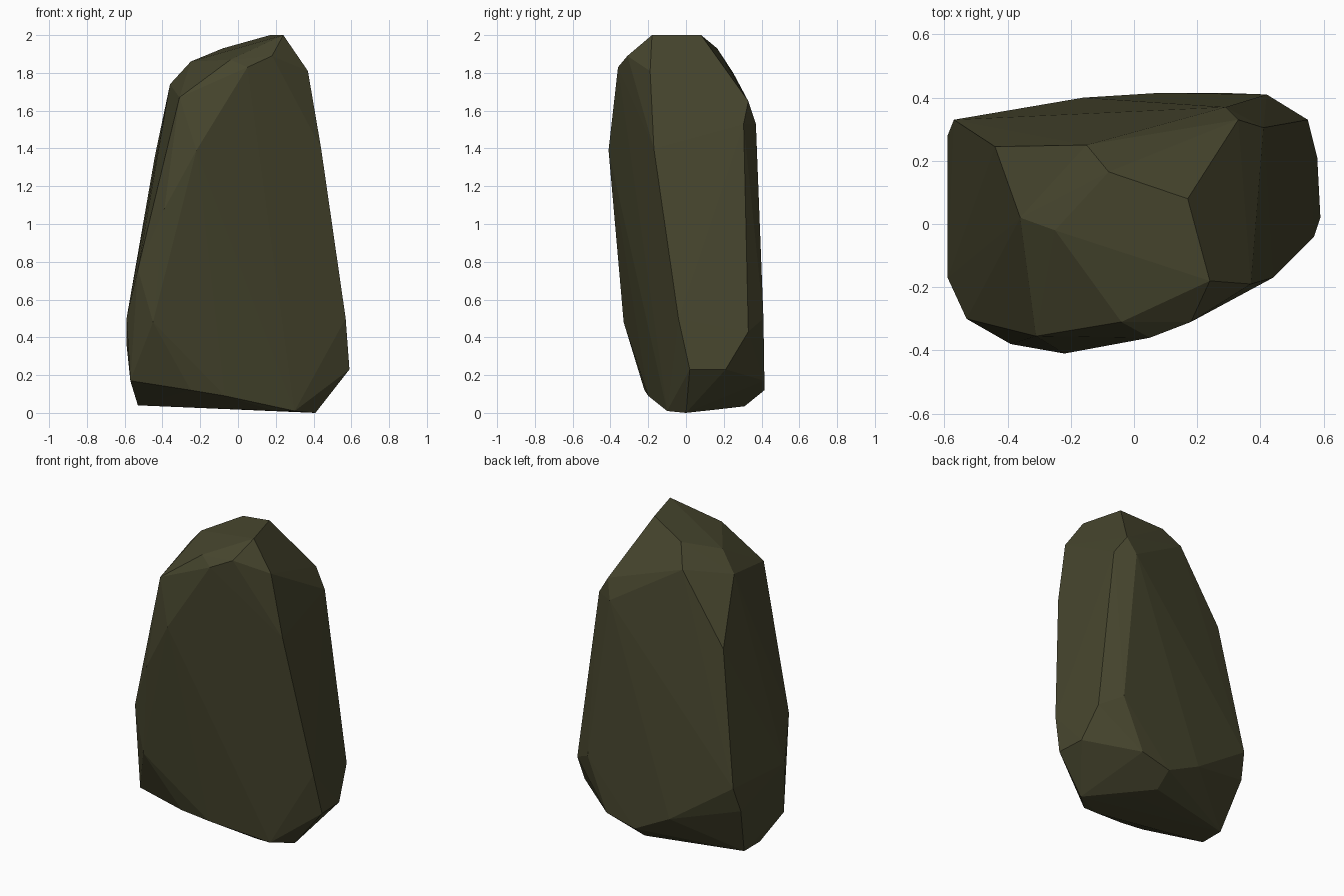
import bpy
import bmesh

# Remove the default cube only
cube = bpy.data.objects.get("Cube")
if cube:
    bpy.data.objects.remove(cube, do_unlink=True)

# Dark olive stone
stone = bpy.data.materials.new("dark_olive_stone")
stone.use_nodes = True
colour = (0.062, 0.060, 0.027, 1.0)
stone.diffuse_color = colour
shader = next(n for n in stone.node_tree.nodes if n.type == 'BSDF_PRINCIPLED')
shader.inputs["Base Color"].default_value = colour
shader.inputs["Roughness"].default_value = 0.9

# Corner points of the chiselled boulder, grouped by region
crown = [(.17, .08, 2), (.24, -.18, 2), (-.08, .165, 1.93), (-.04, -.31, 1.87),
         (-.25, -.02, 1.86), (.18, -.31, 1.89), (.05, -.36, 1.83)]
right_ridge = [(.37, -.19, 1.81), (.44, -.17, 1.4), (.57, -.04, .5), (.59, .02, .23)]
front = [(-.22, -.41, 1.39), (-.31, -.355, 1.67), (-.38, -.335, 1.35),
         (-.39, -.38, 1.08), (-.53, -.3, .76), (-.45, -.33, .48)]
left_side = [(-.36, .02, 1.74), (-.44, .245, 1.36), (-.59, -.17, .5),
             (-.59, .28, .36), (-.57, .33, .52), (-.57, -.19, .17)]
back = [(-.15, .25, 1.8), (.33, .33, 1.65), (.29, .37, 1.53), (.41, .305, 1.53),
        (.42, .41, .5), (.55, .33, .43), (.58, .21, .23),
        (.28, .415, .17), (.08, .415, .12), (-.16, .4, .24)]
base = [(.41, 0, 0), (.2, -.1, .01), (.3, -.1, .01), (-.07, -.2, .09),
        (-.25, -.22, .12), (-.53, 0, .04), (-.53, .16, .04),
        (.08, .31, .035), (.14, .18, .02)]

# Wrap the corners in a faceted skin and merge the flat facets
bm = bmesh.new()
for point in crown + right_ridge + front + left_side + back + base:
    bm.verts.new(point)
hull = bmesh.ops.convex_hull(bm, input=bm.verts[:])
loose = {g for g in hull["geom_interior"] + hull["geom_unused"]
         if isinstance(g, bmesh.types.BMVert)}
bmesh.ops.delete(bm, geom=list(loose), context='VERTS')
bmesh.ops.dissolve_limit(bm, angle_limit=0.02, verts=bm.verts[:], edges=bm.edges[:])
bmesh.ops.recalc_face_normals(bm, faces=bm.faces[:])

mesh = bpy.data.meshes.new("boulder")
bm.to_mesh(mesh)
bm.free()
mesh.materials.append(stone)
boulder = bpy.data.objects.new("boulder", mesh)
bpy.context.collection.objects.link(boulder)
